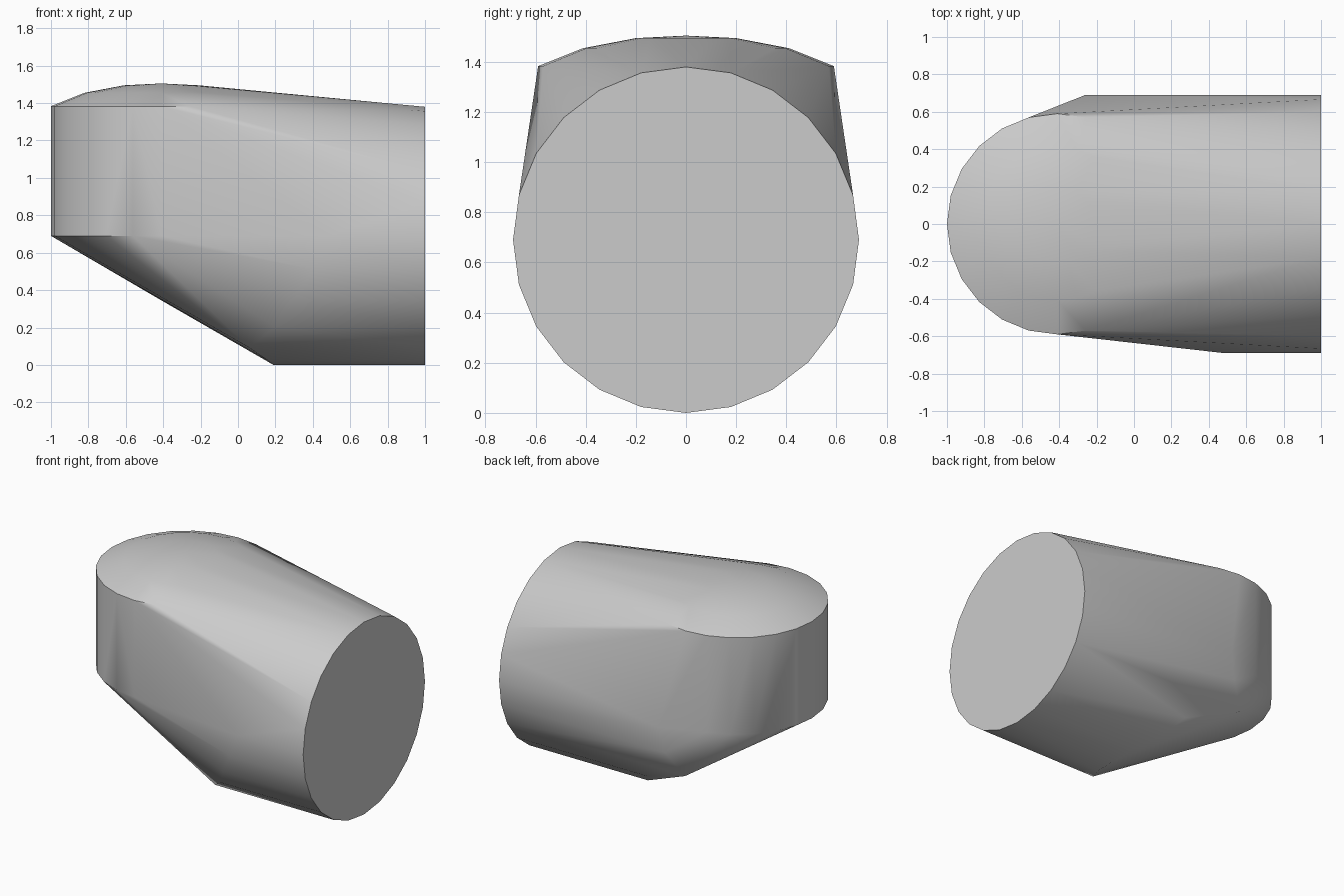
import bpy, bmesh
from math import sin, cos, pi, radians

if "Cube" in bpy.data.objects:
    bpy.data.objects.remove(bpy.data.objects["Cube"], do_unlink=True)

R = 0.69           # radius of the horizontal barrel
HEAD_R = 0.59      # radius of the upright rounded end
HEAD_X = -0.41     # centre of the upright rounded end
SIDES = 24
STEP = 2 * pi / SIDES

points = []

# round flat end of the barrel
for i in range(SIDES):
    points.append((1, R * sin(i * STEP), R - R * cos(i * STEP)))

# where each lower barrel line starts, from the bottom up to the widest point
back_starts = [0.19, 0.16, 0.06, -0.03, -0.41, -0.30, -0.26]
front_starts = [0.19, 0.16, 0.06, 0.20, 0.30, 0.40, 0.48]
for side, starts in ((1, back_starts), (-1, front_starts)):
    for i, x in enumerate(starts):
        points.append((x, side * R * sin(i * STEP), R - R * cos(i * STEP)))

# upright rounded end with a shallow dome: (radius, height) rings
for r, z in ((HEAD_R, R), (HEAD_R, 1.383), (0.41, 1.455), (0.2, 1.495)):
    for i in range(SIDES):
        points.append((HEAD_X + r * cos(i * STEP), r * sin(i * STEP), z))
points.append((HEAD_X, 0, 1.505))

# wrap one skin around the barrel and the upright end
bm = bmesh.new()
for p in points:
    bm.verts.new(p)
bmesh.ops.convex_hull(bm, input=bm.verts[:])
loose = [v for v in bm.verts if not v.link_faces]
bmesh.ops.delete(bm, geom=loose, context='VERTS')
bmesh.ops.dissolve_limit(bm, angle_limit=radians(0.3),
                         verts=bm.verts[:], edges=bm.edges[:])
bmesh.ops.recalc_face_normals(bm, faces=bm.faces[:])

mesh = bpy.data.meshes.new("rounded_body")
bm.to_mesh(mesh)
bm.free()
body = bpy.data.objects.new("rounded_body", mesh)
bpy.context.collection.objects.link(body)

# plain grey
grey = bpy.data.materials.new("light_grey")
grey.use_nodes = True
colour = (0.6, 0.6, 0.6, 1)
grey.diffuse_color = colour
grey.node_tree.nodes["Principled BSDF"].inputs["Base Color"].default_value = colour
mesh.materials.append(grey)

# smooth skin with crisp rims
bpy.ops.object.select_all(action='DESELECT')
body.select_set(True)
bpy.context.view_layer.objects.active = body
bpy.ops.object.shade_smooth_by_angle(angle=radians(35))
